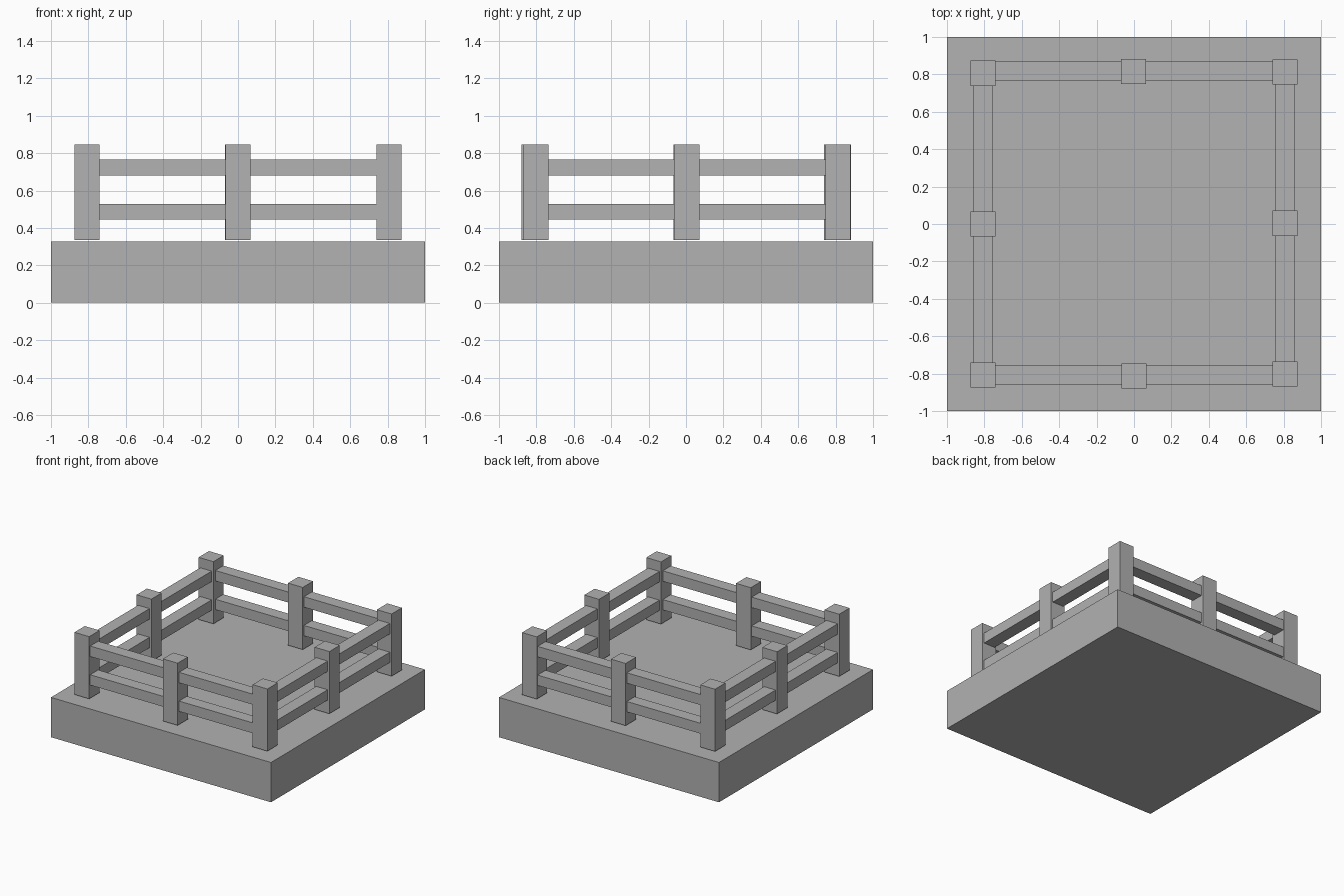
import bpy

cube = bpy.data.objects.get("Cube")
if cube:
    bpy.data.objects.remove(cube, do_unlink=True)

# One plain grey for every part
grey = bpy.data.materials.new("stone_grey")
grey.use_nodes = True
colour = (0.445, 0.445, 0.445, 1)
grey.diffuse_color = colour
grey.node_tree.nodes["Principled BSDF"].inputs["Base Color"].default_value = colour


def box(name, low, high):
    """Axis-aligned box between two corners."""
    centre = [(a + b) / 2 for a, b in zip(low, high)]
    bpy.ops.mesh.primitive_cube_add(size=1, location=centre)
    part = bpy.context.object
    part.name = name
    part.data.name = name
    part.scale = [b - a for a, b in zip(low, high)]
    bpy.ops.object.transform_apply(location=False, rotation=False, scale=True)
    part.data.materials.append(grey)
    return part


# Ground slab
box("base", (-1, -1, 0), (1, 1, 0.327))

# Posts hover a hair above the slab and sit slightly unevenly
POST = 0.067
posts = {
    "front_right": (-0.808, -0.807), "front_middle": (0.0, -0.812),
    "front_left": (0.808, -0.801), "middle_left": (0.808, 0.004),
    "back_left": (0.808, 0.812), "back_middle": (-0.003, 0.816),
    "back_right": (-0.808, 0.806), "middle_right": (-0.808, 0.0),
}
for place, (x, y) in posts.items():
    box(place + "_post", (x - POST, y - POST, 0.336), (x + POST, y + POST, 0.847))

# Two rails along each side, running between the corner posts
HALF, REACH = 0.052, 0.8
for level, bottom, top in (("lower", 0.444, 0.529), ("upper", 0.679, 0.765)):
    for side, y in (("front", -0.809), ("back", 0.816)):
        box(f"{side}_{level}_rail", (-REACH, y - HALF, bottom), (REACH, y + HALF, top))
    for side, x in (("right", -0.809), ("left", 0.807)):
        box(f"{side}_{level}_rail", (x - HALF, -REACH, bottom), (x + HALF, REACH, top))
